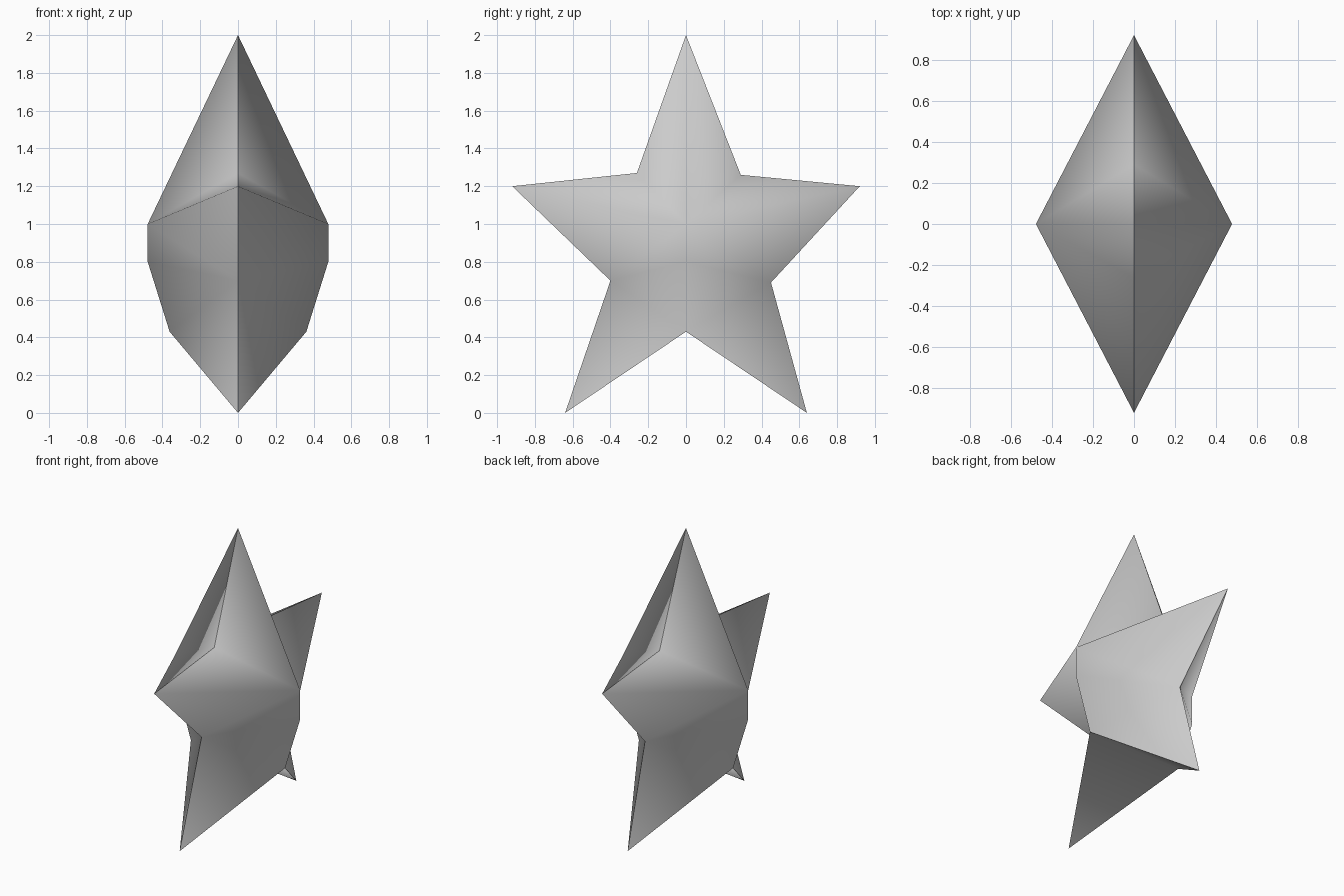
import bpy
import bmesh

cube = bpy.data.objects.get("Cube")
if cube:
    bpy.data.objects.remove(cube, do_unlink=True)

# Plain grey material
grey = bpy.data.materials.new("light_grey")
grey.use_nodes = True
color = (0.6, 0.6, 0.6, 1)
grey.diffuse_color = color
grey.node_tree.nodes["Principled BSDF"].inputs["Base Color"].default_value = color

# Star outline in the middle plane (y, z), from the top point round each side
RIM = {
    "top": (0, 2), "front_neck": (-0.26, 1.27), "front_arm": (-0.92, 1.2),
    "front_waist": (-0.40, 0.70), "front_foot": (-0.64, 0),
    "back_neck": (0.29, 1.26), "back_arm": (0.92, 1.2),
    "back_waist": (0.45, 0.69), "back_foot": (0.64, 0),
}
# Raised spine on each side (x, z)
SPINE = {"chest": (0.478, 1.0), "belly": (0.478, 0.8), "crotch": (0.362, 0.43)}

bm = bmesh.new()
rim = {name: bm.verts.new((0, y, z)) for name, (y, z) in RIM.items()}
spines = [{name: bm.verts.new((side * x, 0, z)) for name, (x, z) in SPINE.items()}
          for side in (1, -1)]

# Sloping faces, repeated for both sides and for front and back
for spine in spines:
    chest, belly, crotch = spine["chest"], spine["belly"], spine["crotch"]
    for end in ("front", "back"):
        neck, arm, waist, foot = (rim[f"{end}_{part}"]
                                  for part in ("neck", "arm", "waist", "foot"))
        for tri in ((rim["top"], neck, chest), (neck, arm, chest),
                    (arm, waist, chest), (waist, belly, chest),
                    (waist, crotch, belly), (waist, foot, crotch)):
            bm.faces.new(tri)

# Undersides of the two legs, meeting at the crotch
for end in ("front", "back"):
    bm.faces.new((rim[f"{end}_foot"], spines[0]["crotch"], spines[1]["crotch"]))

bmesh.ops.recalc_face_normals(bm, faces=bm.faces)

# Smooth sides and underside, divided by sharp edges
for face in bm.faces:
    face.smooth = True
rim_verts = set(rim.values())
feet = {rim["front_foot"], rim["back_foot"]}
crotches = {spine["crotch"] for spine in spines}
for edge in bm.edges:
    ends = set(edge.verts)
    if ends <= rim_verts or (ends & feet and ends & crotches):
        edge.smooth = False

mesh = bpy.data.meshes.new("star")
bm.to_mesh(mesh)
bm.free()
mesh.materials.append(grey)
star = bpy.data.objects.new("star", mesh)
bpy.context.collection.objects.link(star)
